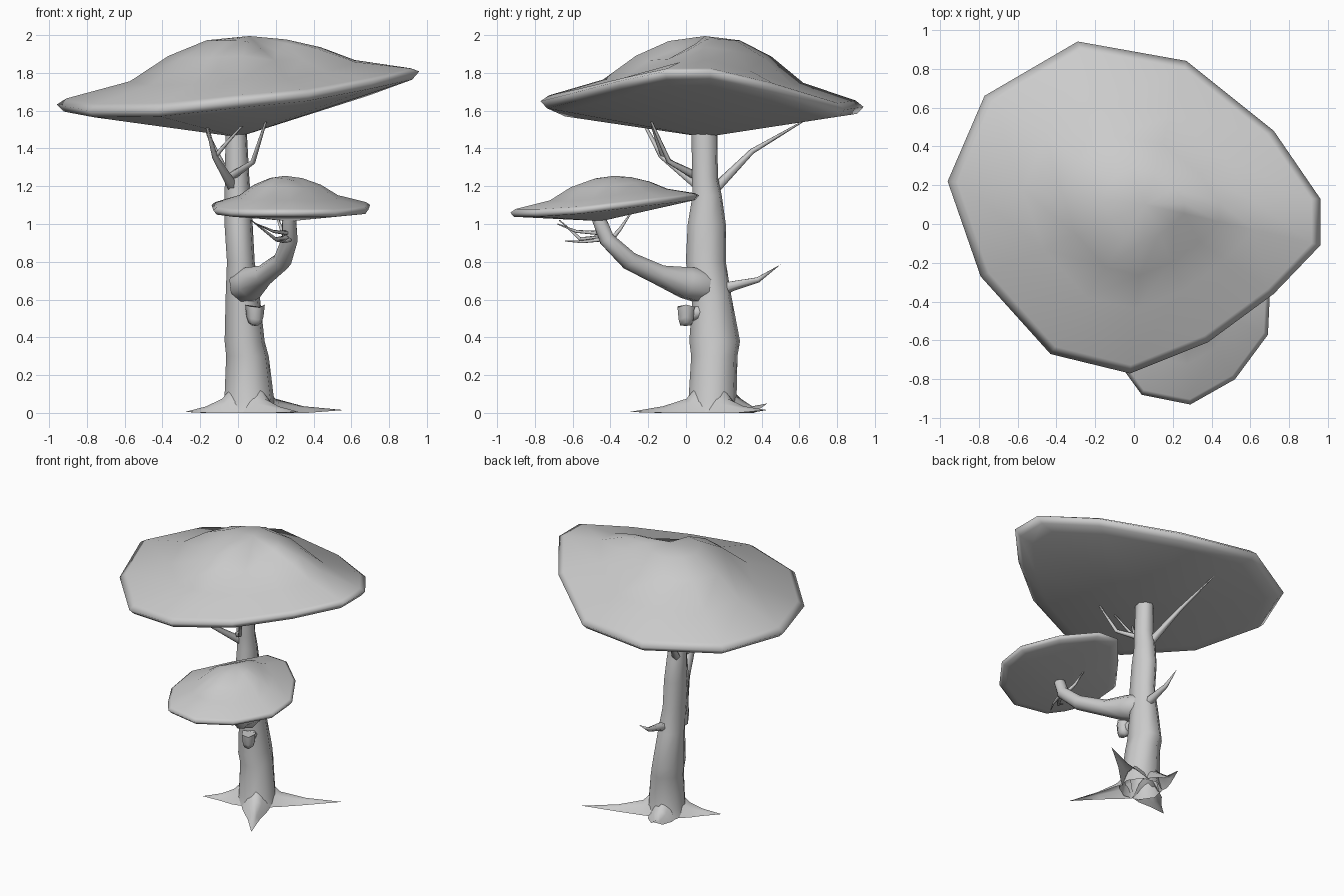
import bpy, bmesh, math
from mathutils import Vector

if "Cube" in bpy.data.objects:
    bpy.data.objects.remove(bpy.data.objects["Cube"])


def finish(bm, name, angle=40):
    bmesh.ops.recalc_face_normals(bm, faces=bm.faces)
    me = bpy.data.meshes.new(name)
    bm.to_mesh(me)
    bm.free()
    ob = bpy.data.objects.new(name, me)
    bpy.context.collection.objects.link(ob)
    bpy.ops.object.select_all(action='DESELECT')
    ob.select_set(True)
    bpy.context.view_layer.objects.active = ob
    bpy.ops.object.shade_smooth_by_angle(angle=math.radians(angle))
    return ob


def loft(name, rings, caps=True, angle=80):
    """Skin a list of rings; a ring of one point makes a tip."""
    bm = bmesh.new()
    vs = [[bm.verts.new(p) for p in r] for r in rings]
    n = max(len(r) for r in vs)
    for a, b in zip(vs, vs[1:]):
        for i in range(n):
            j = (i + 1) % n
            if len(a) == 1:
                bm.faces.new((a[0], b[j], b[i]))
            elif len(b) == 1:
                bm.faces.new((a[i], a[j], b[0]))
            else:
                bm.faces.new((a[i], a[j], b[j], b[i]))
    for r in (vs[0], vs[-1]):
        if caps and len(r) > 1:
            bm.faces.new(r)
    return finish(bm, name, angle)


def tube(name, path, sides=6, angle=80):
    """Tapered branch; path holds (x, y, z, radius), radius 0 makes a point."""
    pts = [Vector(p[:3]) for p in path]
    rings = []
    for k, p in enumerate(path):
        r = p[3]
        if r == 0:
            rings.append([pts[k]])
            continue
        t = (pts[min(k + 1, len(pts) - 1)] - pts[max(k - 1, 0)]).normalized()
        u = t.cross(Vector((0.31, 0.2, 1))).normalized()
        v = t.cross(u)
        rings.append([pts[k] + r * (math.cos(a) * u + math.sin(a) * v)
                      for a in (2 * math.pi * i / sides for i in range(sides))])
    return loft(name, rings, caps=False, angle=angle)


def canopy(name, rim, apex, base, steps, lip, dent):
    """Flat-topped crown: underside cone, rounded lip, then a domed top."""
    rim = [Vector(p) for p in rim]
    apex, base = Vector(apex), Vector(base)
    under = [p.lerp(base, 0.04) + Vector((0, 0, -lip)) for p in rim]
    rings = [[base], [base.lerp(p, 0.9) for p in under], under, rim]
    for s, f in steps:
        ring = []
        for p in rim:
            q = apex.lerp(p, s)
            d = p - apex
            q.z = apex.z + (p.z - apex.z) * f
            q.z -= dent * max(0, math.cos(math.atan2(d.y, d.x) + 0.8)) ** 6 * (1 - s)
            ring.append(q)
        rings.append(ring)
    rings.append([apex])
    return loft(name, rings, angle=150)


# Trunk: horizontal eight-sided rings (x, y, z, rx, ry)
trunk = [(.06, .14, 0, .15, .145), (.06, .14, .06, .135, .13), (.05, .15, .3, .115, .125),
         (.035, .152, .38, .108, .137), (.025, .137, .62, .092, .105),
         (.015, .105, .8, .075, .108), (.003, .11, 1.0, .076, .103),
         (-.002, .112, 1.15, .07, .079), (-.005, .1, 1.25, .066, .07),
         (-.01, .098, 1.52, .056, .07)]
loft("trunk", [[(x + rx * math.cos(i * math.pi / 4 + .2), y + ry * math.sin(i * math.pi / 4 + .2), z)
                for i in range(8)] for x, y, z, rx, ry in trunk], caps=False, angle=60)

# Roots: flattened open-bottomed ridges running out to points
for k, (x, y, z) in enumerate([(-.28, -.02, .005), (.56, .43, .015), (.32, -.3, .005), (-.03, .43, .05)]):
    c, tip = Vector((.06, .14, 0)), Vector((x, y, z))
    d = tip - c
    side = Vector((-d.y, d.x, 0)).normalized()
    bm = bmesh.new()
    last = None
    for t, w, h in ((.085, .1, .15), (.16, .085, .075), (.1 + d.length * .4, .04, .035)):
        p = c + d.normalized() * t
        p.z = 0
        row = [bm.verts.new(p + side * w * a + Vector((0, 0, h * b)))
               for a, b in ((-1, 0), (-.5, .65), (0, 1), (.5, .65), (1, 0))]
        for i in range(4 if last else 0):
            bm.faces.new((last[i], last[i + 1], row[i + 1], row[i]))
        last = row
    end = bm.verts.new(tip)
    for i in range(4):
        bm.faces.new((last[i], last[i + 1], end))
    bmesh.ops.recalc_face_normals(bm, faces=bm.faces)
    bm.normal_update()
    if sum(f.normal.z for f in bm.faces) < 0:
        bmesh.ops.reverse_faces(bm, faces=bm.faces)
    me = bpy.data.meshes.new(f"root_{k + 1}")
    bm.to_mesh(me)
    bm.free()
    me.shade_smooth()
    bpy.context.collection.objects.link(bpy.data.objects.new(f"root_{k + 1}", me))

# Main side limb that carries the small crown
tube("side_limb", [(.02, .14, .66, .07), (.04, .07, .675, .095), (.075, .0, .69, .088),
                   (.14, -.14, .73, .056), (.235, -.3, .805, .05), (.275, -.42, .92, .043),
                   (.27, -.47, 1.05, .037)], 8)

# Broken branch stub with an upturned end
tube("branch_stub", [(.06, .1, .54, .04), (.075, .04, .525, .038), (.088, .005, .515, .034)], 7)
loft("stub_end", [[(.09, 0, .46)]] +
     [[(.09 + r * math.cos(i * math.pi / 3), r * math.sin(i * math.pi / 3), z + .008 * math.cos(i * 2))
       for i in range(6)] for z, r in ((.47, .035), (.5, .045), (.565, .052))])

# Small branches and twigs
twigs = {
    "back_spike": [(.04, .17, .65, .04), (.04, .25, .675, .028), (.04, .38, .705, .016), (.04, .5, .785, 0)],
    "upper_twig_back": [(-.02, .14, 1.17, .03), (-.12, .35, 1.385, .015), (-.19, .63, 1.55, .004)],
    "upper_twig_left": [(-.03, .07, 1.2, .03), (-.125, -.13, 1.36, .016), (-.18, -.25, 1.58, .005)],
    "upper_twig_fork": [(-.12, -.12, 1.36, .014), (-.06, -.15, 1.43, .01), (.05, -.19, 1.55, .004)],
    "upper_twig_right": [(-.04, .06, 1.25, .025), (.08, -.09, 1.33, .014), (.16, -.2, 1.58, .005)],
    "lower_twig_left": [(.28, -.42, .93, .016), (.2, -.56, .92, .01), (.07, -.67, 1.02, .003)],
    "lower_twig_front": [(.28, -.43, .95, .014), (.19, -.58, .96, .008), (.1, -.68, 1.0, .003)],
    "lower_twig_down": [(.28, -.43, .92, .013), (.25, -.55, .905, .008), (.2, -.64, .91, .003)],
    "lower_twig_back": [(.27, -.4, .91, .016), (.23, -.35, .97, .01), (.2, -.29, 1.06, .004)],
}
for name, path in twigs.items():
    tube(name, path, 5, 110)

# Large top crown
canopy("top_crown",
       [(-.96, .22, 1.632), (-.79, -.27, 1.6), (-.43, -.67, 1.605), (-.02, -.77, 1.65),
        (.38, -.61, 1.69), (.72, -.36, 1.755), (.96, -.11, 1.808), (.96, .13, 1.808),
        (.72, .48, 1.72), (.27, .84, 1.605), (-.29, .94, 1.62), (-.77, .66, 1.615)],
       (.06, .1, 1.995), (0, .1, 1.46),
       [(.95, .91), (.62, .66), (.42, .29), (.22, .06)], .03, .1)

# Small lower crown
canopy("lower_crown",
       [(x, y, 1.06 + max(0, y + .7) * .12) for x, y in
        [(-.04, -.77), (.04, -.88), (.29, -.93), (.52, -.8), (.69, -.57), (.7, -.36),
         (.56, -.12), (.36, .06), (.2, .07), (.03, -.13), (-.14, -.36), (-.13, -.6)]],
       (.25, -.38, 1.255), (.28, -.45, 1.015),
       [(.95, .9), (.62, .66), (.42, .3), (.2, .07)], .02, .02)
